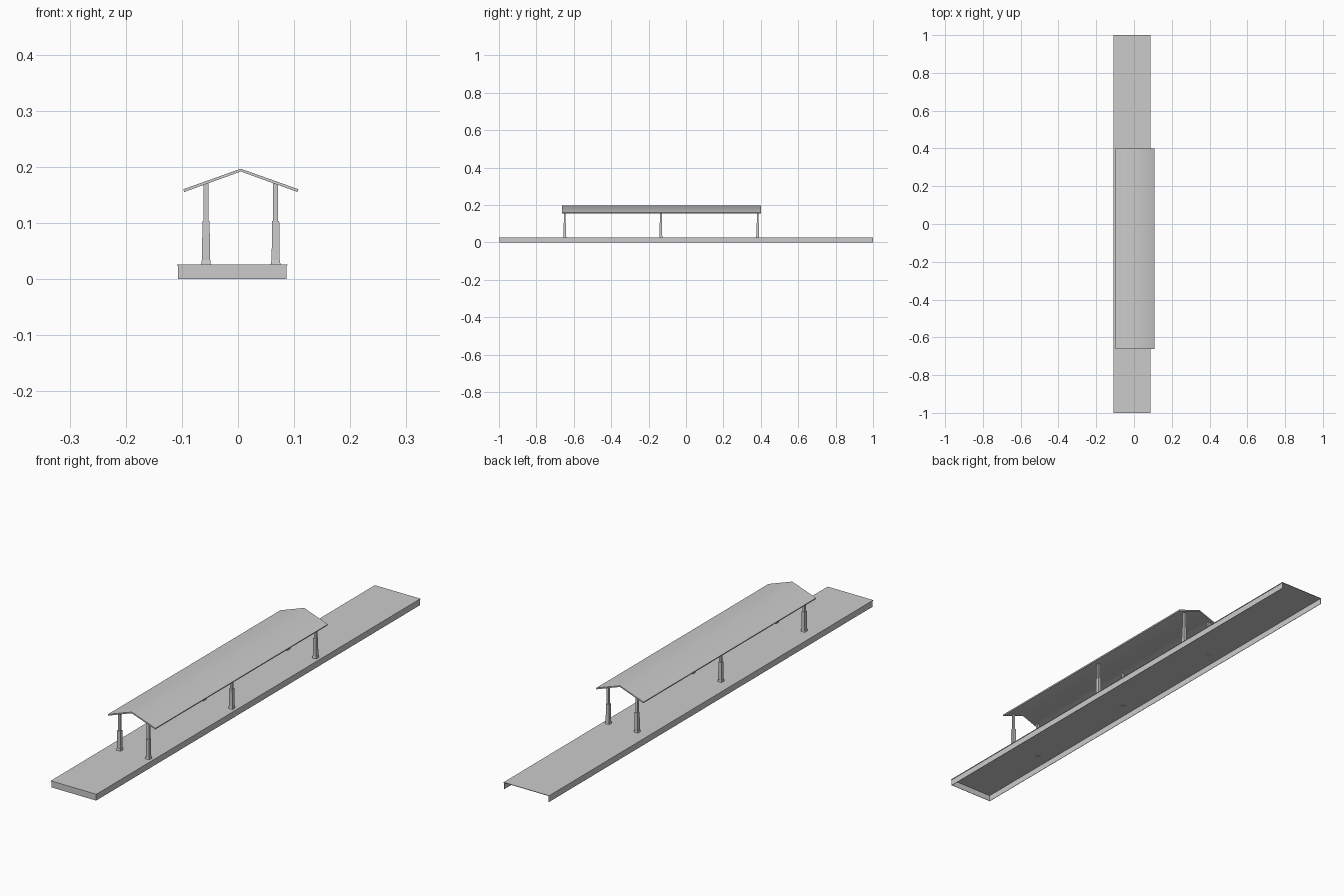
import bpy, bmesh, math

if "Cube" in bpy.data.objects:
    bpy.data.objects.remove(bpy.data.objects["Cube"], do_unlink=True)

# One plain grey for everything
grey = bpy.data.materials.new("plain_grey")
grey.use_nodes = True
colour = (0.6, 0.6, 0.6, 1)
grey.diffuse_color = colour
grey.node_tree.nodes["Principled BSDF"].inputs["Base Color"].default_value = colour


def finish(name, bm):
    bmesh.ops.recalc_face_normals(bm, faces=bm.faces)
    mesh = bpy.data.meshes.new(name)
    bm.to_mesh(mesh)
    bm.free()
    mesh.materials.append(grey)
    obj = bpy.data.objects.new(name, mesh)
    bpy.context.collection.objects.link(obj)
    return obj


def box(bm, x0, x1, y0, y1, z0, z1):
    verts = bmesh.ops.create_cube(bm, size=1)["verts"]
    for v in verts:
        v.co.x = x1 if v.co.x > 0 else x0
        v.co.y = y1 if v.co.y > 0 else y0
        v.co.z = z1 if v.co.z > 0 else z0
    return verts


# Platform: thin deck with a slight lip, hollow below and open at the back
DECK = 0.026
bm = bmesh.new()
box(bm, -0.109, 0.088, -1, 1, DECK - 0.002, DECK)
finish("platform_deck", bm)

bm = bmesh.new()
box(bm, -0.107, -0.1055, -0.998, 1, 0, DECK - 0.002)
finish("platform_wall_right", bm)
bm = bmesh.new()
box(bm, 0.0845, 0.086, -0.998, 1, 0, DECK - 0.002)
finish("platform_wall_left", bm)
bm = bmesh.new()
box(bm, -0.1055, 0.0845, -0.998, -0.9965, 0, DECK - 0.002)
finish("platform_wall_front", bm)

# Posts: flared foot, thick lower half, slim upper half
RIDGE_X = 0.005


def post(name, x, y):
    bm = bmesh.new()
    for r0, r1, z0, z1 in ((0.0092, 0.0075, DECK - 0.003, 0.034),
                           (0.007, 0.0065, 0.034, 0.103),
                           (0.0045, 0.0045, 0.103, 0.171)):
        for v in box(bm, -1, 1, -1, 1, z0, z1):
            r = r1 if v.co.z > (z0 + z1) / 2 else r0
            v.co.x = x + v.co.x * r
            v.co.y = y + v.co.y * r
    finish(name, bm)


for row, y in (("front", -0.648), ("middle", -0.134), ("back", 0.383)):
    for side, sign in (("right", -1), ("left", 1)):
        post(f"{row}_post_{side}", RIDGE_X + sign * 0.062, y)

# Gabled roof: folded sheet profile extruded along y
profile = [(-0.1025, 0.160), (0, 0.1965), (0.1025, 0.160),
           (0.101, 0.155), (0, 0.1915), (-0.101, 0.155)]
bm = bmesh.new()
ends = [[bm.verts.new((RIDGE_X + x, y, z)) for x, z in profile]
        for y in (-0.663, 0.401)]
front, back = ends
for i in range(6):
    j = (i + 1) % 6
    bm.faces.new((front[i], front[j], back[j], back[i]))
for end in ends:
    bm.faces.new((end[0], end[1], end[4], end[5]))
    bm.faces.new((end[1], end[2], end[3], end[4]))
roof = finish("roof", bm)

# Soft ridge, crisp eaves
bpy.ops.object.select_all(action="DESELECT")
roof.select_set(True)
bpy.context.view_layer.objects.active = roof
bpy.ops.object.shade_smooth_by_angle(angle=math.radians(50))
